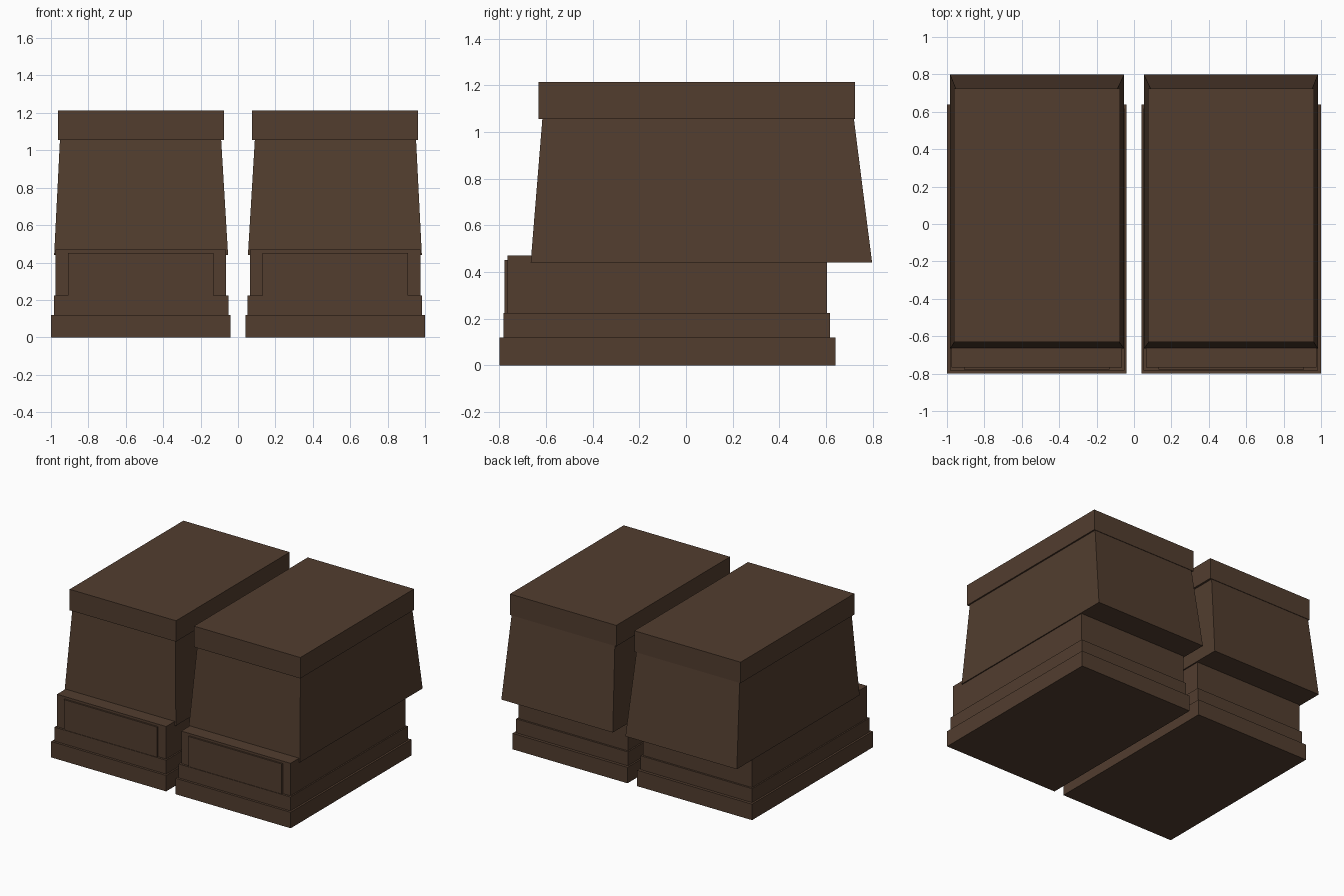
import bpy
import bmesh

if "Cube" in bpy.data.objects:
    bpy.data.objects.remove(bpy.data.objects["Cube"])


def material(name, rgb):
    m = bpy.data.materials.new(name)
    m.diffuse_color = (*rgb, 1.0)
    m.use_nodes = True
    m.node_tree.nodes["Principled BSDF"].inputs["Base Color"].default_value = m.diffuse_color
    return m


brown = material("dark brown leather", (0.084, 0.047, 0.028))


def block(name, side, z0, z1, bottom, top=None):
    """Box from z0 to z1; bottom and top are (x0, x1, y0, y1), so it can taper."""
    bm = bmesh.new()
    rings = []
    for z, (x0, x1, y0, y1) in ((z0, bottom), (z1, top or bottom)):
        corners = ((x0, y0), (x1, y0), (x1, y1), (x0, y1))
        rings.append([bm.verts.new((side * x, y, z)) for x, y in corners])
    low, high = rings
    bm.faces.new(low)
    bm.faces.new(high)
    for i in range(4):
        j = (i + 1) % 4
        bm.faces.new((low[i], low[j], high[j], high[i]))
    bmesh.ops.recalc_face_normals(bm, faces=bm.faces)
    mesh = bpy.data.meshes.new(name)
    bm.to_mesh(mesh)
    bm.free()
    mesh.materials.append(brown)
    bpy.context.collection.objects.link(bpy.data.objects.new(name, mesh))


# A mirrored pair of boots
for label, side in (("left", -1), ("right", 1)):
    # Stepped sole
    block(label + "_sole", side, 0.0, 0.12, (0.04, 1.0, -0.80, 0.64))
    block(label + "_welt", side, 0.12, 0.225, (0.052, 0.985, -0.782, 0.618))
    # Foot with raised toe panel
    block(label + "_foot", side, 0.225, 0.47, (0.063, 0.975, -0.766, 0.604))
    block(label + "_toe_panel", side, 0.225, 0.452, (0.13, 0.91, -0.778, -0.76))
    # Flared shaft overhanging the heel
    block(label + "_shaft", side, 0.44, 1.056,
          (0.053, 0.983, -0.666, 0.798), (0.09, 0.952, -0.616, 0.72))
    # Cuff
    block(label + "_cuff", side, 1.056, 1.214, (0.075, 0.963, -0.632, 0.724))
